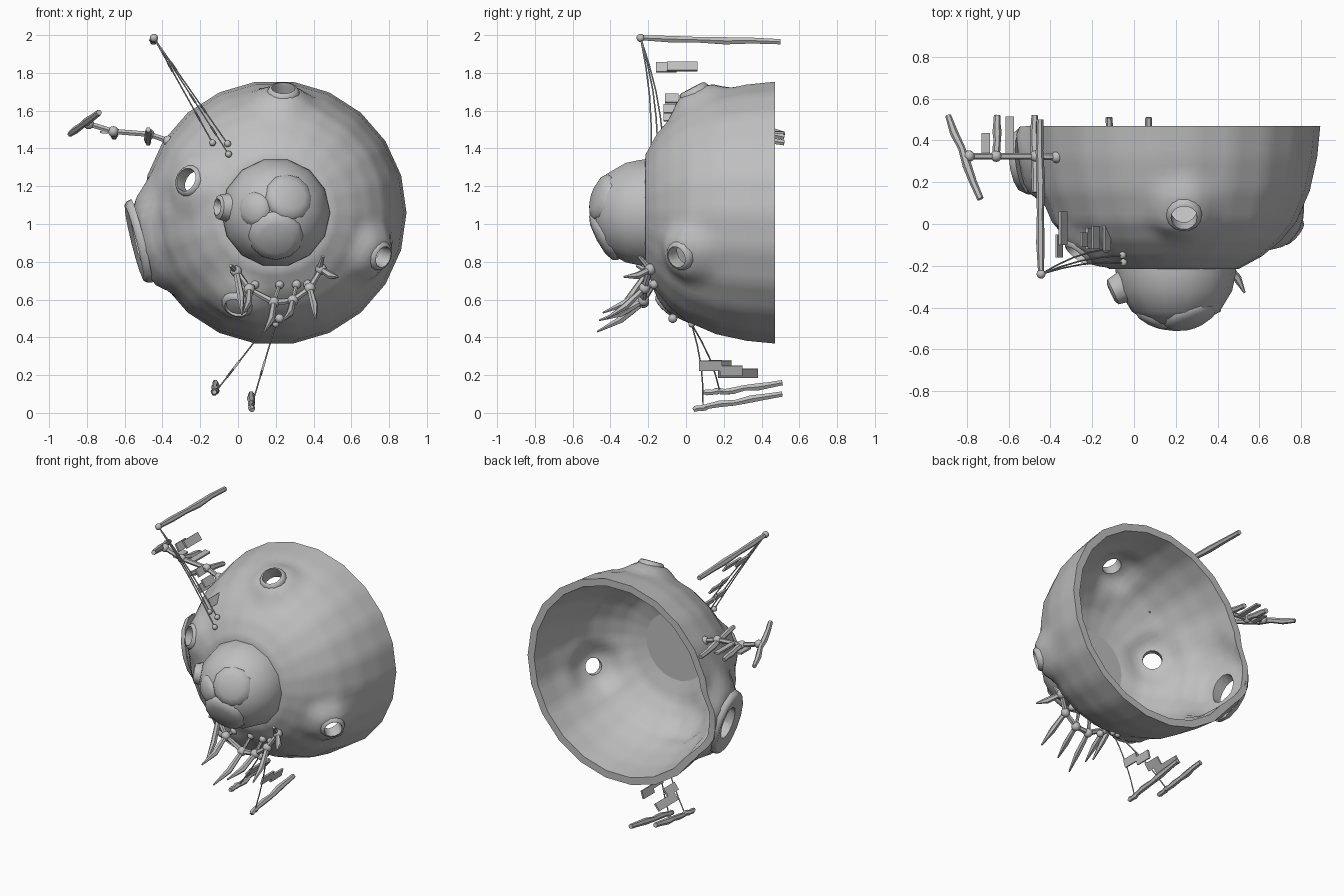
import bpy, bmesh, math, random
from mathutils import Vector, Matrix

random.seed(4)
if "Cube" in bpy.data.objects:
    bpy.data.objects.remove(bpy.data.objects["Cube"])

grey = bpy.data.materials.new("plain_grey")
grey.use_nodes = True
grey.diffuse_color = (0.52, 0.52, 0.52, 1)
grey.node_tree.nodes["Principled BSDF"].inputs["Base Color"].default_value = (0.52, 0.52, 0.52, 1)


def finish(name, mesh, angle=50):
    obj = bpy.data.objects.new(name, mesh)
    bpy.context.scene.collection.objects.link(obj)
    mesh.materials.clear()
    mesh.materials.append(grey)
    bpy.ops.object.select_all(action='DESELECT')
    obj.select_set(True)
    bpy.context.view_layer.objects.active = obj
    bpy.ops.object.shade_smooth_by_angle(angle=math.radians(angle))
    return obj


def from_bmesh(name, bm):
    bmesh.ops.recalc_face_normals(bm, faces=bm.faces)
    mesh = bpy.data.meshes.new(name)
    bm.to_mesh(mesh)
    bm.free()
    return finish(name, mesh)


def frame(origin, axis, stretch=1):
    turn = Vector(axis).to_track_quat('Z', 'Y').to_matrix().to_4x4()
    return Matrix.Translation(origin) @ turn @ Matrix.Diagonal((1, stretch, 1, 1))


def revolve(profile, matrix, sides, loop=False):
    """Revolve (radius, height) points around the matrix's z axis."""
    bm = bmesh.new()
    verts = [bm.verts.new((r, 0, h)) for r, h in profile]
    pairs = list(zip(verts, verts[1:])) + ([(verts[-1], verts[0])] if loop else [])
    edges = [bm.edges.new(p) for p in pairs]
    bmesh.ops.spin(bm, geom=verts + edges, cent=(0, 0, 0), axis=(0, 0, 1),
                   angle=math.tau, steps=sides, use_duplicate=False)
    bmesh.ops.remove_doubles(bm, verts=bm.verts, dist=0.0005)
    bm.transform(matrix)
    return bm


def lathe(name, profile, origin, axis, sides, loop=False, stretch=1):
    return from_bmesh(name, revolve(profile, frame(origin, axis, stretch), sides, loop))


def tube(name, points, radius, taper=None):
    """Round tube through points, with optional relative widths."""
    curve = bpy.data.curves.new(name, 'CURVE')
    curve.dimensions = '3D'
    curve.bevel_depth = radius
    curve.bevel_resolution = 1
    curve.use_fill_caps = True
    spline = curve.splines.new('POLY')
    spline.points.add(len(points) - 1)
    for i, p in enumerate(points):
        spline.points[i].co = (*p, 1)
        spline.points[i].radius = taper[i] if taper else 1
    temp = bpy.data.objects.new(name, curve)
    mesh = bpy.data.meshes.new_from_object(temp)
    bpy.data.objects.remove(temp)
    return finish(name, mesh)


def ball(name, centre, size):
    bm = bmesh.new()
    bmesh.ops.create_uvsphere(bm, u_segments=12, v_segments=8, radius=size)
    bm.transform(Matrix.Translation(centre))
    return from_bmesh(name, bm)


def knobbly(name, a, b, radius):
    """Slightly crooked rod between two points."""
    a, b = Vector(a), Vector(b)
    wob = [Vector([random.uniform(-.004, .004) for _ in range(3)]) for _ in range(6)]
    pts = [a.lerp(b, i / 5) + (wob[i] if 0 < i < 5 else Vector()) for i in range(6)]
    return tube(name, pts, radius, [.7, 1, .85, 1.1, .9, .8])


def plate(name, centre, along, length, depth):
    """Thin slab lying along a wire and reaching back."""
    bm = bmesh.new()
    bmesh.ops.create_cube(bm, size=1)
    d = Vector((along[0], 0, along[1])).normalized()
    turn = Matrix((d, (0, 1, 0), (-d.z, 0, d.x))).transposed().to_4x4()
    bm.transform(Matrix.Translation(centre) @ turn @ Matrix.Diagonal((length, depth, .012, 1)))
    return from_bmesh(name, bm)


# Openings in the hull: tip, axis, hole radius, lip radius, skirt radius, stretch
openings = {
    "top_nozzle": ((.24, .03, 1.72), (.02, -.47, .88), .062, .075, .2, 1),
    "upper_right_nozzle": ((-.275, -.15, 1.235), (-.6, -.75, .25), .062, .075, .2, 1),
    "lower_nozzle": ((-.01, -.11, .555), (-.25, -.65, -.7), .06, .075, .2, 1),
    "left_nozzle": ((.77, -.05, .825), (.72, -.62, -.28), .055, .07, .2, 1),
    "side_port": ((-.55, .3, .9), (-.95, -.1, -.24), .08, .15, .24, 1.42),
}

# Open bowl hull with a thick wall, drawn out smoothly towards each opening
bowl = revolve([
    (0, .69), (.17, .69), (.31, .685), (.42, .625), (.51, .55), (.585, .46), (.65, .31),
    (.685, .15), (.7, 0), (.65, 0), (.63, .15), (.59, .3), (.53, .44), (.45, .53),
    (.36, .6), (.2, .65), (0, .655)], frame((.192, .47, 1.06), (0, -1, 0)), 22)
bmesh.ops.subdivide_edges(bowl, edges=bowl.edges[:], cuts=3, use_grid_fill=True)
for tip, axis, hole, lip, skirt, stretch in openings.values():
    local = frame(tip, axis, stretch)
    back = local.inverted()
    near = [(v, back @ v.co) for v in bowl.verts]
    near = [(v, p, p.xy.length) for v, p in near if p.z > -.35 and p.xy.length < skirt]
    lift = -.012 - max(p.z for v, p, d in near if d < lip)
    for v, p, d in near:
        t = min(1, (skirt - d) / (skirt - lip))
        p.z += lift * t * t * (3 - 2 * t)
        v.co = local @ p
hull = from_bmesh("hull_bowl", bowl)

# Cut the holes and add a rounded lip around each one
for name, (tip, axis, hole, lip, skirt, stretch) in openings.items():
    cutter = lathe("hole_cutter", [(0, .1), (hole, .1), (hole, -.25), (0, -.25)],
                   tip, axis, 14, stretch=stretch)
    cutter.hide_render = True
    mod = hull.modifiers.new("hole", 'BOOLEAN')
    mod.object = cutter
    mod.solver = 'EXACT'
    bpy.context.view_layer.objects.active = hull
    bpy.ops.object.modifier_apply(modifier=mod.name)
    bpy.data.objects.remove(cutter)
    lathe(name, [(hole, -.04), (hole, -.015), (lip - .012, 0), (lip, -.004), (lip + .01, -.02),
                 (lip + .014, -.04)], tip, axis, 14, True, stretch)
hull.select_set(True)
bpy.context.view_layer.objects.active = hull
bpy.ops.object.shade_smooth_by_angle(angle=math.radians(50))

# Nose dome with low overlapping lobes and a small spout
lathe("nose_dome", [(0, -.03), (.29, -.03), (.287, .04), (.27, .12), (.21, .22), (.12, .275), (0, .295)],
      (.2, -.2, 1.06), (0, -1, 0), 14)
for name, at, axis, r in (("upper_lobe", (.275, -.455, 1.145), (.32, -.9, .3), .13),
                          ("right_lobe", (.085, -.455, 1.08), (-.45, -.88, .05), .095),
                          ("lower_lobe", (.2, -.445, .93), (0, -.85, -.45), .145)):
    lathe(name, [(r, -.05), (r, -.015), (r * .9, .008), (r * .6, .025), (0, .032)], at, axis, 12)
lathe("nose_spout", [(.03, -.06), (.035, -.01), (.045, 0), (.065, -.01), (.075, -.06), (.1, -.12)],
      (-.11, -.33, 1.09), (-.9, -.42, .05), 12, True)

# Beaded chain with hanging spikes
chain = [(-.01, -.2, .75), (.06, -.22, .655), (.19, -.225, .585),
         (.29, -.225, .595), (.38, -.22, .66), (.44, -.19, .76)]
tips = [(.02, -.38, .52), (.03, -.44, .53), (.14, -.47, .43),
        (.24, -.46, .49), (.41, -.42, .5), (.53, -.33, .72)]
tube("chain_strand", chain, .018, [1, .8, 1.1, .9, 1, .8])
for i, (p, tip) in enumerate(zip(chain, tips)):
    ball(f"chain_bead_{i}", p, .03)
    middle = Vector(p).lerp(Vector(tip), .5) + Vector((.01, 0, -.015))
    tube(f"chain_spike_{i}", [p, middle, tip], .02, [.8, 1, .25])
for i, x in enumerate((.09, .22, .31, .37)):
    top = (x, -.17, .68)
    ball(f"chain_stud_{i}", top, .024)
    tube(f"chain_link_{i}", [top, chain[i + 1]], .011)
tube("short_spike", [(.43, -.19, .76), (.45, -.25, .83)], .018, [1, .5])
tube("outer_spike", [chain[0], (-.04, -.26, .78)], .018, [1, .5])
ball("hull_stud", (.22, -.07, .5), .024)

# Side arm with beads, cross rods and plates
arm = [(-.37, .32, 1.44), (-.47, .325, 1.475), (-.66, .325, 1.49), (-.79, .325, 1.53)]
tube("arm_bar", arm, .016)
for i, p in enumerate(arm):
    ball(f"arm_bead_{i}", p, .028)
knobbly("arm_end_rod", (-.89, .52, 1.475), (-.735, .12, 1.59), .02)
knobbly("arm_middle_rod", (-.66, .32, 1.49), (-.655, .52, 1.46), .02)
knobbly("arm_inner_rod", (-.475, .15, 1.5), (-.475, .52, 1.43), .02)
for i, (x, y, depth) in enumerate(((-.71, .38, .11), (-.595, .42, .19))):
    plate(f"arm_plate_{i}", (x, y, 1.485), (.9, -.1), .04, depth)


def mast(name, feet, head, rod_end, plates, bow):
    """Wires from the hull to a rod, with plates given as (wire, position, start, end)."""
    head, bow = Vector(head), Vector(bow)
    for i, foot in enumerate(feet):
        foot = Vector(foot)
        path = [foot.lerp(head, t / 4) + bow * math.sin(math.pi * t / 4) for t in range(5)]
        tube(f"{name}_wire_{i}", path, .004)
        ball(f"{name}_foot_{i}", foot, .018)
    for i, (wire, t, start, end) in enumerate(plates):
        foot = Vector(feet[wire])
        p = foot.lerp(head, t)
        p.y = (start + end) / 2
        plate(f"{name}_plate_{i}", p, (head.x - foot.x, head.z - foot.z), .055, end - start)
    knobbly(f"{name}_rod", head, rod_end, .02)


# Upper mast
mast("upper_mast", [(-.135, -.12, 1.43), (-.05, -.185, 1.37), (-.055, -.15, 1.425)],
     (-.445, -.24, 1.985), (-.45, .5, 1.965),
     [(0, .25, -.12, -.02), (1, .2, -.13, .02), (2, .33, -.12, -.01), (1, .48, -.11, -.04),
      (0, .72, -.16, -.05), (2, .73, -.1, .06)], (0, .02, 0))
ball("upper_mast_knob", (-.445, -.24, 1.985), .022)

# Two lower masts
mast("lower_mast_a", [(.2, .03, .47)], (.07, .09, .03), (.07, .51, .1),
     [(0, .5, .07, .19), (0, .56, .18, .3)], (0, .02, 0))
mast("lower_mast_b", [(.16, .03, .47)], (-.12, .18, .11), (-.12, .51, .16),
     [(0, .6, .12, .24), (0, .72, .17, .38)], (0, .02, 0))
knobbly("lower_rod_a_front", (.075, .04, .015), (.07, .12, .035), .018)
knobbly("lower_rod_b_front", (-.125, .09, .11), (-.12, .2, .115), .018)
